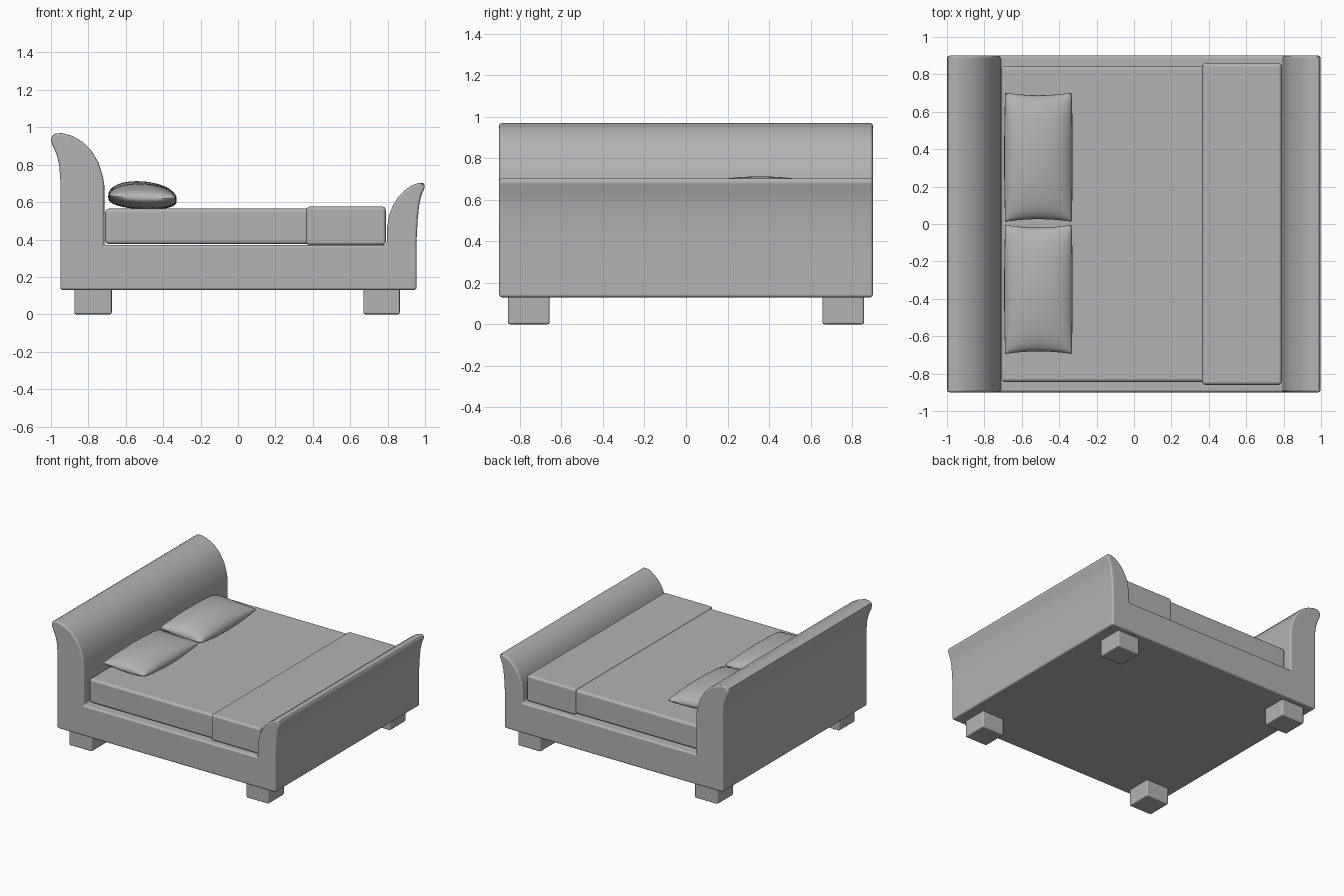
import bpy, bmesh, math

if "Cube" in bpy.data.objects:
    bpy.data.objects.remove(bpy.data.objects["Cube"])

grey = bpy.data.materials.new("plain_grey")
grey.diffuse_color = (0.45, 0.45, 0.45, 1)
grey.use_nodes = True
grey.node_tree.nodes["Principled BSDF"].inputs["Base Color"].default_value = grey.diffuse_color


def make_object(name, bm, bevel=0.0, segments=3):
    bmesh.ops.recalc_face_normals(bm, faces=bm.faces)
    mesh = bpy.data.meshes.new(name)
    bm.to_mesh(mesh)
    bm.free()
    mesh.materials.append(grey)
    ob = bpy.data.objects.new(name, mesh)
    bpy.context.collection.objects.link(ob)
    bpy.context.view_layer.objects.active = ob
    ob.select_set(True)
    bpy.ops.object.shade_smooth_by_angle(angle=math.radians(40))
    ob.select_set(False)
    if bevel:
        mod = ob.modifiers.new("soft_edges", "BEVEL")
        mod.width = bevel
        mod.segments = segments
        mod.limit_method = "ANGLE"
        mod.angle_limit = math.radians(50)
        mod.harden_normals = True
    return ob


def box(name, x, y, z, bevel, segments=3):
    bm = bmesh.new()
    bmesh.ops.create_cube(bm, size=1)
    for v in bm.verts:
        for i, (lo, hi) in enumerate((x, y, z)):
            v.co[i] = lo if v.co[i] < 0 else hi
    return make_object(name, bm, bevel, segments)


# Sleigh-shaped frame: side profile extruded across the width
profile = [
    (-0.95, 0.13), (0.955, 0.13), (0.955, 0.40), (0.96, 0.50), (0.968, 0.58),
    (0.98, 0.635), (0.997, 0.675), (1.0, 0.692), (0.99, 0.702), (0.965, 0.702),
    (0.93, 0.69), (0.89, 0.662), (0.855, 0.625), (0.828, 0.58), (0.808, 0.53),
    (0.798, 0.47), (0.795, 0.37), (-0.715, 0.37), (-0.715, 0.69), (-0.722, 0.735),
    (-0.745, 0.81), (-0.785, 0.877), (-0.83, 0.922), (-0.885, 0.953),
    (-0.94, 0.969), (-0.975, 0.967), (-0.995, 0.953), (-1.0, 0.93),
    (-0.99, 0.90), (-0.97, 0.855), (-0.956, 0.80), (-0.95, 0.72),
]
bm = bmesh.new()
base = bm.faces.new([bm.verts.new((x, -0.9, z)) for x, z in profile])
new = bmesh.ops.extrude_face_region(bm, geom=[base])["geom"]
for v in new:
    if isinstance(v, bmesh.types.BMVert):
        v.co.y = 0.9
make_object("bed_frame", bm, 0.014)

# Mattress and folded blanket
box("mattress", (-0.71, 0.785), (-0.845, 0.845), (0.375, 0.565), 0.02)
box("blanket", (0.365, 0.79), (-0.86, 0.86), (0.37, 0.576), 0.018)

# Four block feet
for end, (x0, x1) in (("head", (-0.875, -0.675)), ("foot", (0.67, 0.865))):
    for side, (y0, y1) in (("front", (-0.857, -0.657)), ("back", (0.657, 0.857))):
        box(f"{end}_{side}_leg", (x0, x1), (y0, y1), (0.0, 0.15), 0.01, 2)


# Pillows: two domed sheets joined along a pinched seam
def pillow(name, cy, top, tilt):
    bm = bmesh.new()
    n = 18
    for sign in (1, -1):
        rows = []
        for i in range(n + 1):
            u = math.sin(math.pi * (i / n - 0.5))
            row = []
            for j in range(n + 1):
                v = math.sin(math.pi * (j / n - 0.5))
                puff = ((1 - u * u) * (1 - v * v)) ** 0.42
                x = -0.511 + 0.178 * u * (1 + 0.03 * (1 - v * v))
                y = cy + 0.345 * v * (1 - 0.04 * (1 - u * u))
                z = 0.618 - tilt * u + 0.012 * (u * v) ** 2
                z += (top - 0.618) * puff if sign > 0 else -0.056 * puff
                row.append(bm.verts.new((x, y, z)))
            rows.append(row)
        for i in range(n):
            for j in range(n):
                bm.faces.new((rows[i][j], rows[i + 1][j],
                              rows[i + 1][j + 1], rows[i][j + 1]))
    bmesh.ops.remove_doubles(bm, verts=bm.verts, dist=0.0004)
    ob = make_object(name, bm)
    ob.data.polygons.foreach_set("use_smooth", [True] * len(ob.data.polygons))


pillow("back_pillow", 0.357, 0.711, 0.012)
pillow("front_pillow", -0.35, 0.700, 0.006)
